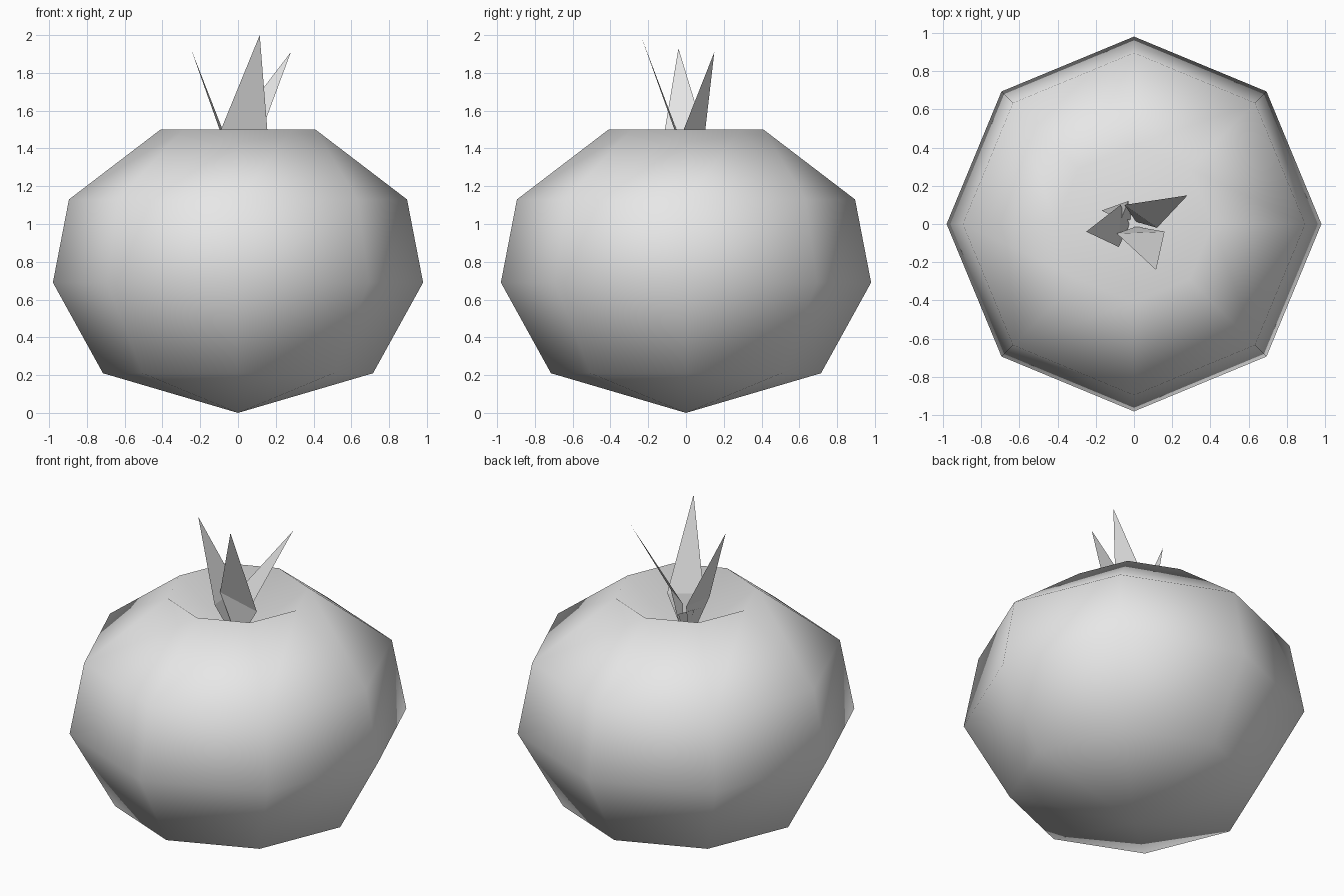
import bpy, bmesh, math
from mathutils import Vector

cube = bpy.data.objects.get("Cube")
if cube:
    bpy.data.objects.remove(cube, do_unlink=True)

SIDES = 8
grey = bpy.data.materials.new("plain_grey")
grey.use_nodes = True
grey.diffuse_color = (0.8, 0.8, 0.8, 1)
grey.node_tree.nodes["Principled BSDF"].inputs["Base Color"].default_value = grey.diffuse_color


def finish(bm, name, smooth):
    """Turn a bmesh into a named, coloured object."""
    mesh = bpy.data.meshes.new(name)
    bm.to_mesh(mesh)
    bm.free()
    mesh.materials.append(grey)
    for poly in mesh.polygons:
        poly.use_smooth = smooth
    obj = bpy.data.objects.new(name, mesh)
    bpy.context.collection.objects.link(obj)
    return obj


# Fruit body: an eight-sided lathe from the bottom point to the sunken top
def fruit_body():
    profile = [(0.715, 0.21), (0.98, 0.69), (0.895, 1.13), (0.41, 1.5)]
    bm = bmesh.new()
    rings = []
    for radius, z in profile:
        angles = [math.tau * i / SIDES for i in range(SIDES)]
        rings.append([bm.verts.new((radius * math.cos(a), radius * math.sin(a), z))
                      for a in angles])
    bottom = bm.verts.new((0, 0, 0))
    hollow = bm.verts.new((0, 0, 1.2))
    for i in range(SIDES):
        j = (i + 1) % SIDES
        for low, high in zip(rings, rings[1:]):
            bm.faces.new((low[i], low[j], high[j], high[i]))
        bm.faces.new((bottom, rings[0][j], rings[0][i]))
        bm.faces.new((hollow, rings[-1][i], rings[-1][j]))
    bmesh.ops.recalc_face_normals(bm, faces=bm.faces)
    finish(bm, "fruit_body", True)


# Leaves: thin kites rising out of the hollow, each folded at its widest line
def leaf(name, tip, side_a, side_b):
    bm = bmesh.new()
    middle = (Vector(side_a) + Vector(side_b)) / 2
    base = Vector((middle.x * 0.3, middle.y * 0.3, 1.2))
    t, a, b, root = [bm.verts.new(p) for p in (tip, side_a, side_b, base)]
    bm.faces.new((a, b, t))
    bm.faces.new((b, a, root))
    finish(bm, name, False)


fruit_body()
leaf("front_leaf", (0.115, -0.24, 2.0), (-0.09, -0.05, 1.5), (0.16, -0.04, 1.44))
leaf("back_left_leaf", (0.28, 0.15, 1.91), (0.12, -0.02, 1.48), (-0.05, 0.1, 1.48))
leaf("right_leaf", (-0.25, -0.04, 1.93), (-0.07, 0.1, 1.47), (-0.08, -0.12, 1.45))
leaf("small_back_leaf", (-0.17, 0.07, 1.48), (-0.03, 0.12, 1.42), (-0.07, 0.02, 1.42))
